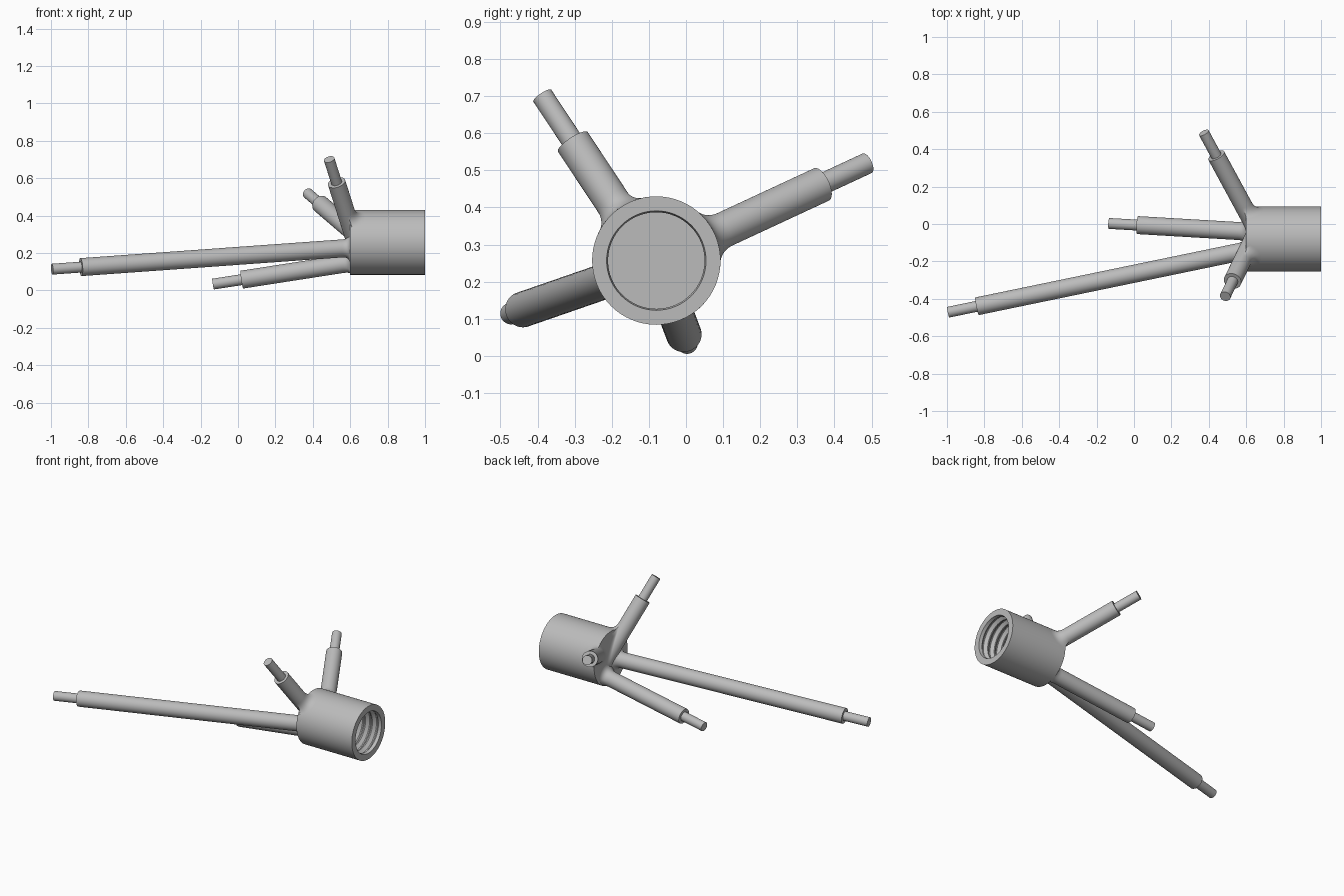
import bpy
import bmesh
import math
from mathutils import Vector

cube = bpy.data.objects.get("Cube")
if cube:
    bpy.data.objects.remove(cube)

grey = bpy.data.materials.new("plain_grey")
grey.use_nodes = True
colour = (0.5, 0.5, 0.5, 1)
grey.diffuse_color = colour
grey.node_tree.nodes["Principled BSDF"].inputs["Base Color"].default_value = colour

CY, CZ, R = -0.08, 0.257, 0.173   # socket axis and radius
BACK, FRONT, FLOOR = 0.6, 1.0, 0.69
SHAFT, PIN, FILLET = 0.048, 0.029, 0.045
SEG = 64


def build(name, rings):
    """Skin a list of point rings, close both ends, smooth the curved faces."""
    bm = bmesh.new()
    loops = [[bm.verts.new(p) for p in ring] for ring in rings]
    for a, b in zip(loops, loops[1:]):
        n = len(a)
        for i in range(n):
            j = (i + 1) % n
            bm.faces.new((a[i], a[j], b[j], b[i]))
    bm.faces.new(loops[0])
    bm.faces.new(loops[-1])
    bmesh.ops.recalc_face_normals(bm, faces=bm.faces)
    mesh = bpy.data.meshes.new(name)
    bm.to_mesh(mesh)
    bm.free()
    obj = bpy.data.objects.new(name, mesh)
    bpy.context.collection.objects.link(obj)
    mesh.materials.append(grey)
    bpy.ops.object.select_all(action="DESELECT")
    obj.select_set(True)
    bpy.context.view_layer.objects.active = obj
    bpy.ops.object.shade_smooth_by_angle(angle=math.radians(32))
    return obj


def axis_ring(x, r):
    angles = [math.tau * i / SEG for i in range(SEG)]
    return [Vector((x, CY + r * math.cos(a), CZ + r * math.sin(a))) for a in angles]


# Threaded socket: outer wall, rim, toothed bore, flat floor
MINOR, MAJOR, PITCH = 0.13, 0.147, 0.05
profile = [(BACK, R), (FRONT, R), (FRONT, MINOR + 0.004)]
x = FRONT - 0.02
while x - PITCH > FLOOR:
    profile += [(x, MINOR), (x - PITCH * 0.35, MAJOR),
                (x - PITCH * 0.5, MAJOR), (x - PITCH * 0.85, MINOR)]
    x -= PITCH
profile.append((FLOOR, MINOR))
build("threaded_socket", [axis_ring(px, pr) for px, pr in profile])


def inside(p):
    return p.x >= BACK and math.hypot(p.y - CY, p.z - CZ) <= R


def onto_socket(p):
    """Nearest point on the outside of the solid socket."""
    radial = Vector((0, p.y - CY, p.z - CZ))
    if inside(p):
        if p.x - BACK < R - radial.length:
            return Vector((BACK, p.y, p.z))
        radial *= R / radial.length
    elif radial.length > R:
        radial *= R / radial.length
    return Vector((max(p.x, BACK), CY + radial.y, CZ + radial.z))


# Arms: pin, stepped shaft, and a fillet that flows into the socket
def arm(name, tip, shoulder, root):
    tip, shoulder, root = Vector(tip), Vector(shoulder), Vector(root)
    d = (root - shoulder).normalized()
    u = d.orthogonal().normalized()
    v = d.cross(u)
    n = 48
    spokes = [u * math.cos(math.tau * i / n) + v * math.sin(math.tau * i / n)
              for i in range(n)]
    pin_end = shoulder - d * (shoulder - tip).length
    rings = [[c + s * r for s in spokes]
             for c, r in ((pin_end, PIN), (shoulder, PIN), (shoulder, SHAFT))]

    # Follow each side of the shaft until it meets the socket
    hits = []
    for s in spokes:
        p = shoulder + s * SHAFT
        for _ in range(2000):
            if inside(p):
                break
            p = p + d * 0.001
        hits.append(p)
    feet = [onto_socket(p + s * FILLET) for p, s in zip(hits, spokes)]
    steps = 8
    for k in range(steps + 1):
        t = k / steps
        rings.append([(h - d * FILLET) * (1 - t) ** 2 + h * 2 * t * (1 - t) + f * t * t
                      for h, f in zip(hits, feet)])
    # Sink the end into the socket wall
    core = sum(feet, Vector()) / n
    core.x = max(core.x, BACK + 0.02)
    rings.append([f.lerp(core, 0.3) for f in feet])
    build(name, rings)


arm("long_arm", (-0.994, -0.472, 0.114), (-0.84, -0.44, 0.125), (0.6, -0.142, 0.228))
arm("lower_arm", (-0.133, 0.004, 0.032), (0.02, -0.006, 0.058), (0.6, -0.04, 0.148))
arm("back_arm", (0.372, 0.487, 0.52), (0.44, 0.365, 0.462), (0.6, 0.07, 0.325))
arm("upper_arm", (0.488, -0.392, 0.698), (0.527, -0.305, 0.577), (0.592, -0.17, 0.373))
